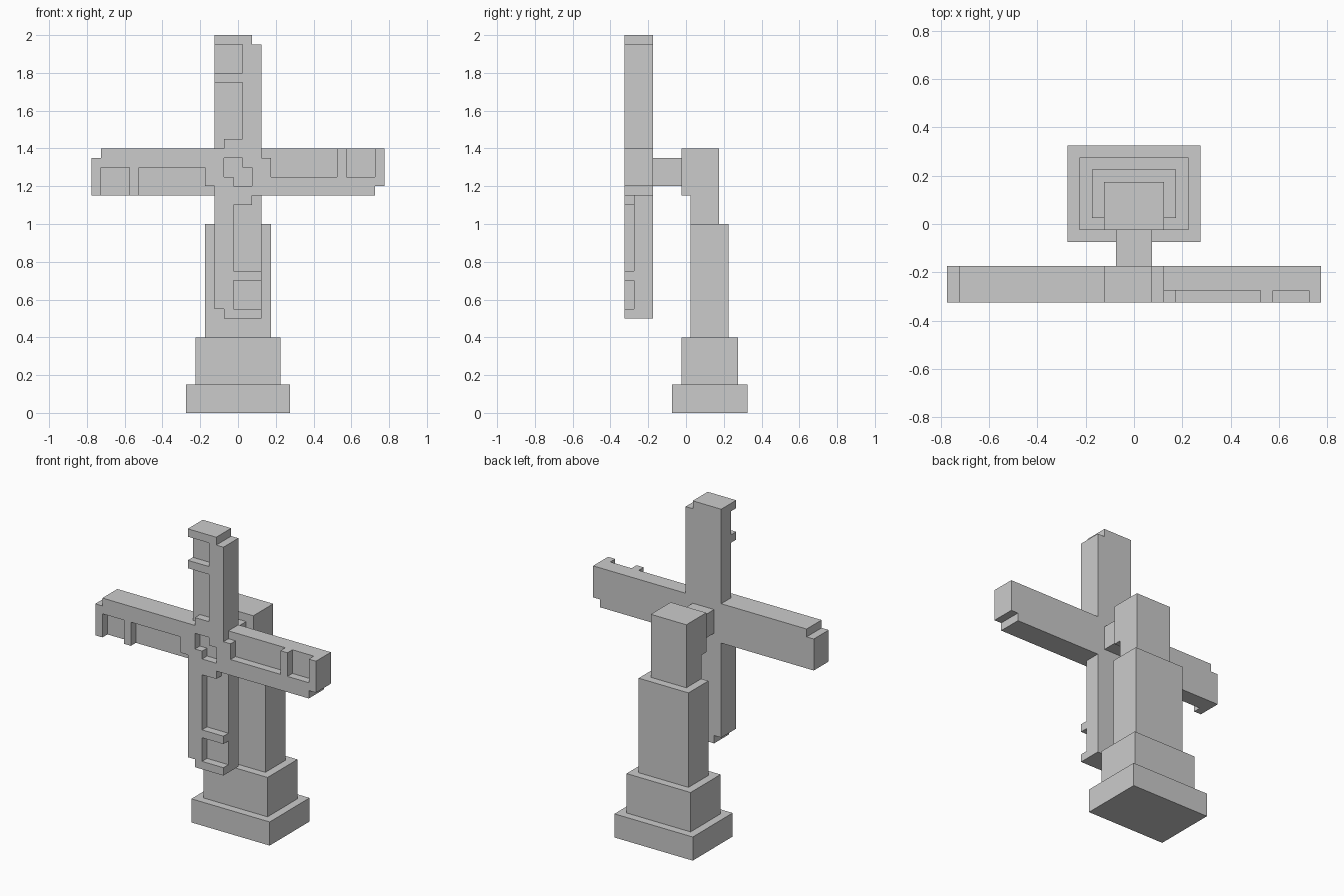
import bpy, bmesh

if "Cube" in bpy.data.objects:
    bpy.data.objects.remove(bpy.data.objects["Cube"])

HUB_Z = 1.275  # height of the sail axis


def finish(name, bm):
    bmesh.ops.recalc_face_normals(bm, faces=bm.faces[:])
    mesh = bpy.data.meshes.new(name)
    bm.to_mesh(mesh)
    bm.free()
    obj = bpy.data.objects.new(name, mesh)
    bpy.context.collection.objects.link(obj)
    return obj


def box(name, half_x, y0, y1, z0, z1):
    bm = bmesh.new()
    bmesh.ops.create_cube(bm, size=1)
    for v in bm.verts:
        v.co = (v.co.x * 2 * half_x,
                y0 + (v.co.y + 0.5) * (y1 - y0),
                z0 + (v.co.z + 0.5) * (z1 - z0))
    return finish(name, bm)


def plate(name, loops, y0, y1):
    """Fill 2D loops (outer outline plus holes) and extrude along y."""
    bm = bmesh.new()
    edges = []
    for loop in loops:
        vs = [bm.verts.new((x, y0, HUB_Z + z)) for x, z in loop]
        edges += [bm.edges.new((a, b)) for a, b in zip(vs, vs[1:] + vs[:1])]
    bmesh.ops.triangle_fill(bm, edges=edges, use_beauty=True, use_dissolve=False)
    res = bmesh.ops.extrude_face_region(bm, geom=bm.faces[:])
    for v in res["geom"]:
        if isinstance(v, bmesh.types.BMVert):
            v.co.y = y1
    return finish(name, bm)


def pinwheel(arm):
    """Repeat one sail outline four times around the hub; the top one is shorter."""
    pts = []
    for k in range(4):
        for u, v in arm:
            if k == 1 and u > 0.2:
                u -= 0.05
            for _ in range(k):
                u, v = -v, u
            pts.append((u, v))
    # the top sail's inner frame keeps its start, only its outer part is shifted
    return pts


# stepped tower
box("tower_base", 0.275, -0.075, 0.325, 0.0, 0.15)
box("tower_plinth", 0.225, -0.025, 0.275, 0.15, 0.4)
box("tower_body", 0.175, 0.025, 0.225, 0.4, 1.0)
box("tower_neck", 0.125, 0.025, 0.175, 1.0, 1.15)
box("tower_cap", 0.125, -0.025, 0.175, 1.15, 1.4)

# axle from cap to sails
box("sail_axle", 0.075, -0.175, -0.025, 1.2, 1.35)

# solid rear layer of the sails, with notched tips
tip = [(0.125, -0.125), (0.725, -0.125), (0.725, -0.075),
       (0.775, -0.075), (0.775, 0.125)]
plate("sail_backing", [pinwheel(tip)], -0.275, -0.175)

# raised front frame with open panels and a stepped hub recess
frame = tip + [(0.725, 0.125), (0.725, -0.025), (0.575, -0.025), (0.575, 0.125),
               (0.525, 0.125), (0.525, -0.025), (0.175, -0.025),
               (0.175, 0.075), (0.125, 0.075)]
half_hole = [(-0.075, 0.075), (0.025, 0.075), (0.025, 0.025), (0.075, 0.025)]
hub_hole = half_hole + [(-x, -z) for x, z in half_hole]
plate("sail_frame", [pinwheel(frame), hub_hole], -0.325, -0.275)
